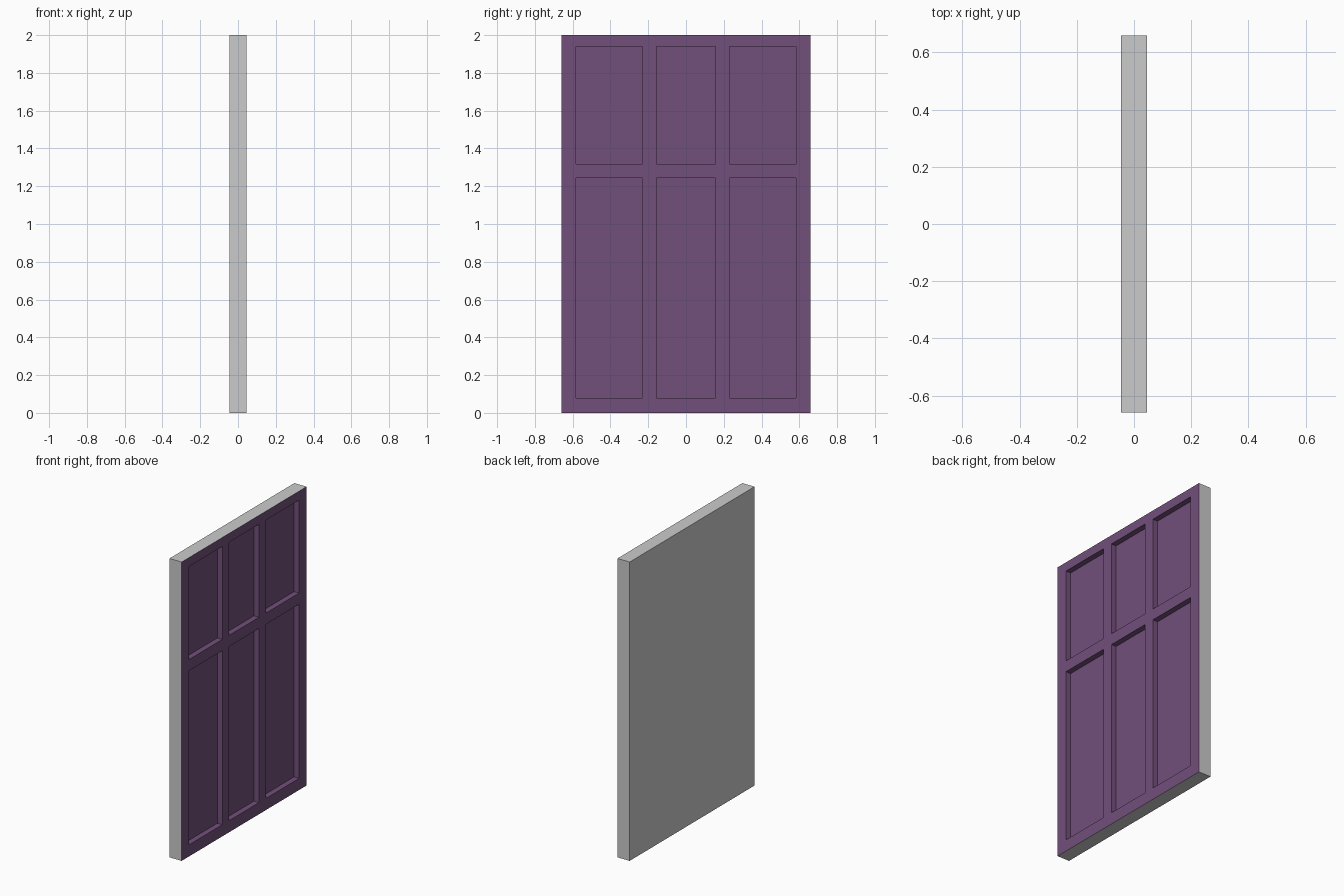
import bpy
import bmesh
from mathutils import Vector

if "Cube" in bpy.data.objects:
    bpy.data.objects.remove(bpy.data.objects["Cube"])

FRONT, BACK, FLOOR = 0.045, -0.045, 0.008
YS = [-0.66, -0.582, -0.23, -0.157, 0.157, 0.23, 0.582, 0.66]
ZS = [0.0, 0.078, 1.243, 1.318, 1.94, 2.0]


def finish(bm, name):
    mesh = bpy.data.meshes.new(name)
    bm.to_mesh(mesh)
    bm.free()
    obj = bpy.data.objects.new(name, mesh)
    bpy.context.collection.objects.link(obj)
    return obj


# Plain grey door body: a box whose +x side is covered by the panelled face
bm = bmesh.new()
bmesh.ops.create_cube(bm, size=1)
for v in bm.verts:
    v.co = Vector((v.co.x * (FRONT - BACK), v.co.y * 1.32, v.co.z * 2 + 1))
bm.normal_update()
bmesh.ops.delete(bm, geom=[f for f in bm.faces if f.normal.x > 0.9], context='FACES')
finish(bm, "door_body")

# Purple face: frame of stiles and rails with six sunken panels
bm = bmesh.new()


def quad(*pts):
    bm.faces.new([bm.verts.new(p) for p in pts])


for i, (y0, y1) in enumerate(zip(YS, YS[1:])):
    for j, (z0, z1) in enumerate(zip(ZS, ZS[1:])):
        sunken = i % 2 and j % 2
        x = FLOOR if sunken else FRONT
        ring = [(y0, z0), (y1, z0), (y1, z1), (y0, z1)]
        quad(*[(x, y, z) for y, z in ring])
        if sunken:
            for a, b in zip(ring, ring[1:] + ring[:1]):
                quad((FRONT, *a), (FRONT, *b), (FLOOR, *b), (FLOOR, *a))
bmesh.ops.remove_doubles(bm, verts=bm.verts, dist=1e-4)
face = finish(bm, "panelled_face")

purple = bpy.data.materials.new("purple_paint")
purple.diffuse_color = (0.17, 0.08, 0.2, 1)
purple.use_nodes = True
purple.node_tree.nodes["Principled BSDF"].inputs["Base Color"].default_value = purple.diffuse_color
face.data.materials.append(purple)
